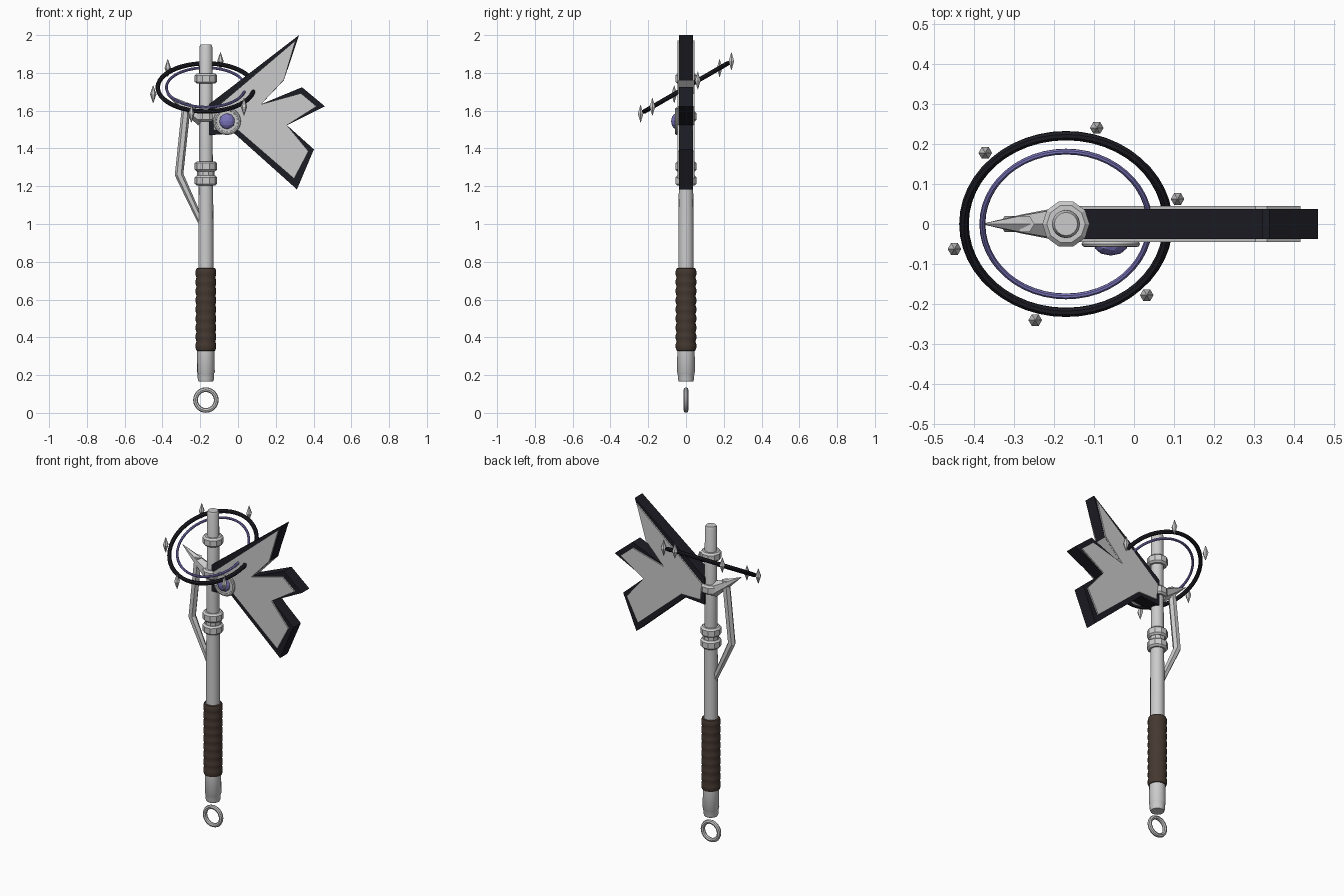
import bpy, bmesh, math
from mathutils import Vector

if "Cube" in bpy.data.objects:
    bpy.data.objects.remove(bpy.data.objects["Cube"])

AX = -0.17  # x position of the shaft axis


def material(name, rgb):
    m = bpy.data.materials.new(name)
    m.diffuse_color = (*rgb, 1)
    m.use_nodes = True
    m.node_tree.nodes["Principled BSDF"].inputs["Base Color"].default_value = m.diffuse_color
    return m


BLACK = material("black", (0.012, 0.012, 0.018))
BLUE = material("violet_blue", (0.2, 0.18, 0.5))
BROWN = material("brown_leather", (0.06, 0.04, 0.03))
STEEL = material("steel", (0.8, 0.8, 0.8))


def finish(ob, name, mat=None, smooth=False):
    ob.name = name
    if mat:
        ob.data.materials.append(mat)
    if smooth:
        bpy.ops.object.select_all(action='DESELECT')
        ob.select_set(True)
        bpy.context.view_layer.objects.active = ob
        bpy.ops.object.shade_smooth_by_angle(angle=math.radians(35))
    return ob


def from_bmesh(bm, name, mat=None, smooth=False):
    bmesh.ops.recalc_face_normals(bm, faces=bm.faces)
    me = bpy.data.meshes.new(name)
    bm.to_mesh(me)
    bm.free()
    ob = bpy.data.objects.new(name, me)
    bpy.context.collection.objects.link(ob)
    return finish(ob, name, mat, smooth)


def tube(name, path, sides, mat=None, smooth=False):
    """Capped tube through (point, radius, normal) rings."""
    bm = bmesh.new()
    rings = []
    for p, r, n in path:
        n = Vector(n).normalized()
        v = Vector((0, 1, 0))
        u = v.cross(n)
        rings.append([bm.verts.new(Vector(p) + r * (u * math.cos(a) + v * math.sin(a)))
                      for a in (2 * math.pi * k / sides for k in range(sides))])
    for a, b in zip(rings, rings[1:]):
        for k in range(sides):
            j = (k + 1) % sides
            bm.faces.new((a[k], a[j], b[j], b[k]))
    bm.faces.new(rings[0])
    bm.faces.new(rings[-1])
    return from_bmesh(bm, name, mat, smooth)


def lathe(name, profile, sides, mat=None, smooth=False):
    return tube(name, [((AX, 0, z), r, (0, 0, 1)) for r, z in profile], sides, mat, smooth)


def prism(name, pts, y0, y1, mat):
    """Outline in x/z pushed from y0 to y1."""
    bm = bmesh.new()
    f = bm.faces.new([bm.verts.new((x, y0, z)) for x, z in pts])
    new = bmesh.ops.extrude_face_region(bm, geom=[f])["geom"]
    bmesh.ops.translate(bm, vec=(0, y1 - y0, 0),
                        verts=[v for v in new if isinstance(v, bmesh.types.BMVert)])
    return from_bmesh(bm, name, mat)


def torus(name, loc, rot, major, minor, seg, mseg, mat=None):
    bpy.ops.mesh.primitive_torus_add(location=loc, rotation=rot, major_radius=major,
                                     minor_radius=minor, major_segments=seg, minor_segments=mseg)
    return finish(bpy.context.object, name, mat, True)


# Shaft and pommel
lathe("shaft", [(0.041, 0.30), (0.040, 1.0), (0.036, 1.4), (0.035, 1.935), (0.029, 1.95)],
      16, smooth=True)
lathe("pommel", [(0.038, 0.165), (0.043, 0.18), (0.044, 0.21), (0.047, 0.215), (0.046, 0.34)],
      16, smooth=True)
torus("pommel_ring", (AX, 0, 0.068), (math.pi / 2, 0, 0), 0.055, 0.0125, 24, 8)

# Wrapped grip
n = 9
step = (0.765 - 0.33) / n
grip = [(0.046, 0.328)]
for i in range(n):
    z = 0.33 + i * step
    grip += [(0.050, z), (0.0545, z + step * 0.3), (0.0545, z + step * 0.7)]
grip += [(0.050, 0.765), (0.042, 0.767)]
lathe("grip", grip, 16, BROWN, True)

# Collars
for i, z in enumerate((1.23, 1.305, 1.57, 1.77)):
    lathe(f"collar_{i + 1}", [(0.048, z - 0.027), (0.059, z - 0.017),
                              (0.059, z + 0.017), (0.048, z + 0.027)], 10)
lathe("collar_neck", [(0.046, 1.22), (0.046, 1.31)], 10)

# Axe blade: black core with steel cheek plates
core = prism("blade_core", [(0.323, 2.0), (0.243, 1.761), (0.122, 1.634), (0.339, 1.724),
                            (0.46, 1.623), (0.259, 1.523), (0.402, 1.395), (0.312, 1.183),
                            (-0.02, 1.48), (-0.153, 1.47), (-0.153, 1.634)],
             -0.037, 0.037, BLACK)
core.data.materials.append(STEEL)
for p in core.data.polygons:  # bare steel facet inside the upper notch
    c = p.center
    if abs(c.x - 0.1825) < 0.01 and abs(c.z - 1.6975) < 0.01:
        p.material_index = 1
plate = [(0.305, 1.972), (0.243, 1.763), (0.122, 1.634), (0.333, 1.692), (0.416, 1.623),
         (0.259, 1.523), (0.373, 1.385), (0.297, 1.24), (0.0, 1.497), (-0.128, 1.497),
         (-0.138, 1.597)]
for side, s in (("front", -1), ("back", 1)):
    prism(f"blade_plate_{side}", plate, s * 0.036, s * 0.045, None)

# Gem and its setting on the front cheek
gx, gz = -0.058, 1.544
bpy.ops.mesh.primitive_cylinder_add(vertices=24, radius=0.064, depth=0.014,
                                    location=(gx, -0.047, gz), rotation=(math.pi / 2, 0, 0))
finish(bpy.context.object, "gem_plate", None, True)
rim = torus("gem_rim", (gx, -0.05, gz), (math.pi / 2, 0, 0), 0.063, 0.010, 24, 8)
rim.scale.z = 0.8
bpy.ops.mesh.primitive_ico_sphere_add(subdivisions=2, radius=0.042, location=(gx, -0.053, gz))
gem = finish(bpy.context.object, "gem", BLUE)
gem.scale.y = 0.62

# Back spike and curved brace
d = (-0.175, 0, 0.11)
tube("back_spike", [((-0.185, 0, 1.56), 0.046, d), ((-0.275, 0, 1.617), 0.027, d),
                    ((-0.378, 0, 1.685), 0.001, d)], 6)
tube("brace", [((-0.272, 0, 1.64), 0.023, (0.1, 0, 1)), ((-0.312, 0, 1.262), 0.023, (-0.17, 0, 1)),
               ((-0.175, 0, 0.965), 0.016, (-0.42, 0, 1))], 6)

# Tilted halo rings and spikes
tilt, hz = math.radians(30), 1.723
torus("halo_outer", (AX, 0, hz), (tilt, 0, 0), 0.255, 0.012, 48, 8, BLACK)
torus("halo_inner", (AX, 0, hz), (tilt, 0, 0), 0.209, 0.0075, 48, 8, BLUE)
for k in range(6):
    a = math.radians(14.5 + 60 * k)
    x, y = 0.288 * math.cos(a), 0.288 * math.sin(a)
    c = Vector((AX + x, y * math.cos(tilt), hz + y * math.sin(tilt)))
    up = Vector((0, 0, 1))
    tube(f"halo_spike_{k + 1}", [(c + up * h, r, up) for h, r in
                                 ((-0.047, 0.001), (0, 0.017), (0.047, 0.001))], 6)
